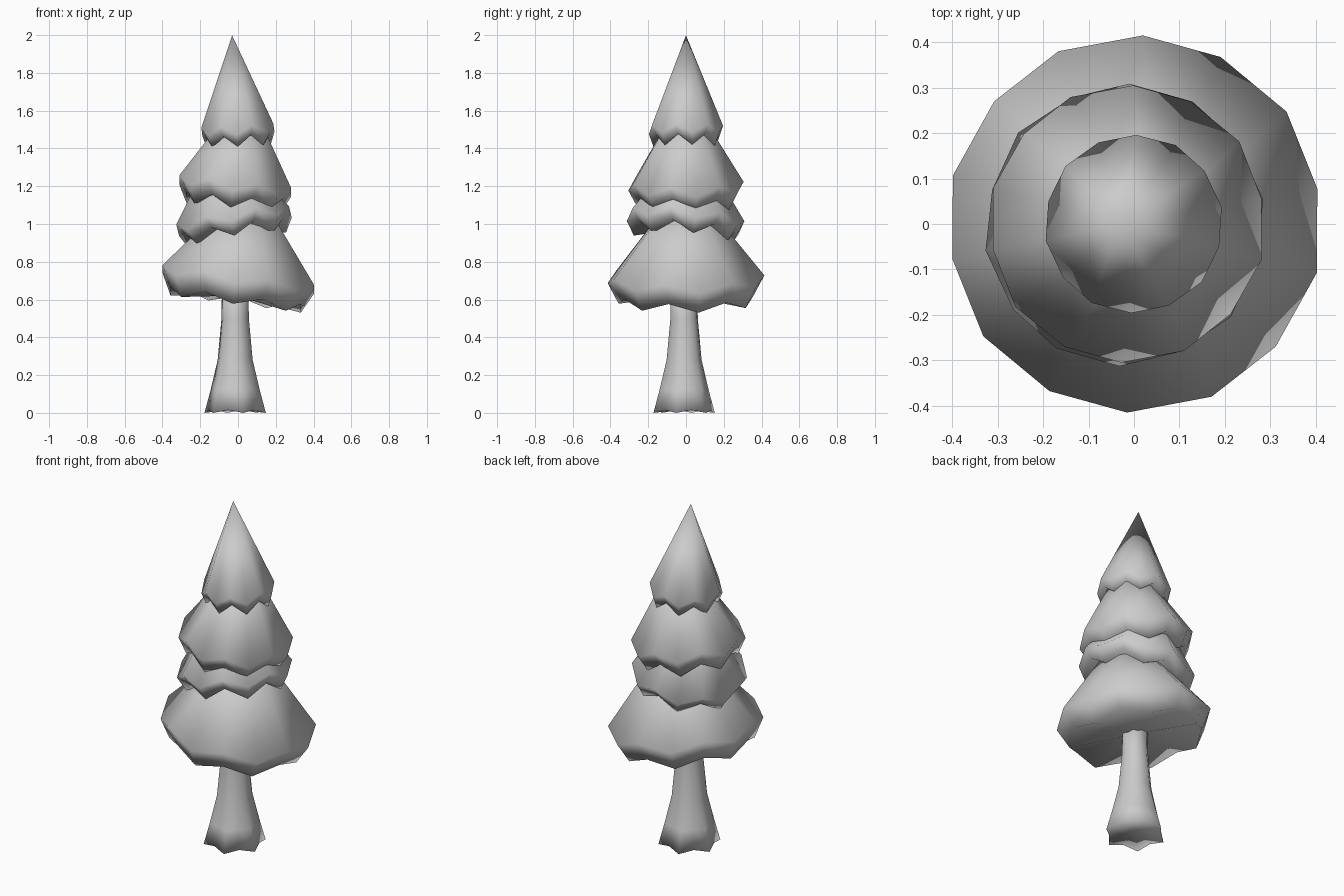
import bpy
import bmesh
from math import sin, cos, radians, pi
from mathutils import Matrix, Vector

cube = bpy.data.objects.get("Cube")
if cube:
    bpy.data.objects.remove(cube, do_unlink=True)

# One plain grey for the whole tree
grey = bpy.data.materials.new("plain_grey")
grey.use_nodes = True
GREY = (0.6, 0.6, 0.6, 1)
grey.diffuse_color = GREY
grey.node_tree.nodes["Principled BSDF"].inputs["Base Color"].default_value = GREY


def star_ring(bm, count, start, r_tip, r_notch, z_tip, z_notch):
    """Ring of points that alternates between tips and notches."""
    ring = []
    for i in range(count):
        a = radians(start) + 2 * pi * i / count
        r, z = (r_tip, z_tip) if i % 2 == 0 else (r_notch, z_notch)
        ring.append(bm.verts.new((r * cos(a), r * sin(a), z)))
    return ring


def bridge(bm, upper, lower):
    n = len(upper)
    for i in range(n):
        j = (i + 1) % n
        bm.faces.new((upper[i], lower[i], lower[j], upper[j]))


def fan(bm, ring, z):
    centre = bm.verts.new((0, 0, z))
    n = len(ring)
    for i in range(n):
        bm.faces.new((centre, ring[i], ring[(i + 1) % n]))


def finish(bm, name):
    bmesh.ops.recalc_face_normals(bm, faces=bm.faces)
    for f in bm.faces:
        f.smooth = True
    mesh = bpy.data.meshes.new(name)
    bm.to_mesh(mesh)
    bm.free()
    mesh.materials.append(grey)
    obj = bpy.data.objects.new(name, mesh)
    bpy.context.collection.objects.link(obj)


def foliage_tier(name, centre, radius, height, step, depth, tooth, tuck, tilt_y, tilt_x=0):
    """Cone with a zigzag shoulder that tucks in to a toothed hem."""
    bm = bmesh.new()
    hem_radius = radius * tuck
    shoulder = star_ring(bm, 14, -92, radius, radius, -step, 0)
    hem = star_ring(bm, 14, -92, hem_radius, hem_radius, -depth - tooth, -depth)
    fan(bm, shoulder, height)
    bridge(bm, shoulder, hem)
    fan(bm, hem, -depth)
    lean = Matrix.Rotation(radians(tilt_y), 4, "Y") @ Matrix.Rotation(radians(tilt_x), 4, "X")
    bm.transform(Matrix.Translation(Vector(centre)) @ lean)
    finish(bm, name)


foliage_tier("bottom_foliage", (0.005, 0, 0.73), 0.415, 0.51, 0.045, 0.11, 0.045, 0.86, 7.5)
foliage_tier("lower_foliage", (-0.025, 0, 1.04), 0.31, 0.44, 0.05, 0.06, 0.065, 0.86, -9, -5)
foliage_tier("upper_foliage", (-0.012, 0, 1.225), 0.305, 0.49, 0.05, 0.08, 0.06, 0.84, 6.5)
foliage_tier("top_foliage", (-0.002, 0, 1.52), 0.196, 0.48, 0.045, 0.05, 0.06, 0.88, -3.5)

# Trunk flaring out to six shallow roots
bm = bmesh.new()
profile = [(0.7, 0.072, 0.068), (0.5, 0.075, 0.07), (0.28, 0.096, 0.088),
           (0.12, 0.135, 0.12), (0.01, 0.168, 0.14)]
rings = [star_ring(bm, 12, -135, tip, notch, z, z + 0.005) for z, tip, notch in profile]
for v in rings[-1][::2]:
    v.co.z = 0
for upper, lower in zip(rings, rings[1:]):
    bridge(bm, upper, lower)
fan(bm, rings[0], 0.7)
fan(bm, rings[-1], 0.02)
bm.transform(Matrix.Translation((-0.015, -0.01, 0)))
finish(bm, "trunk")
